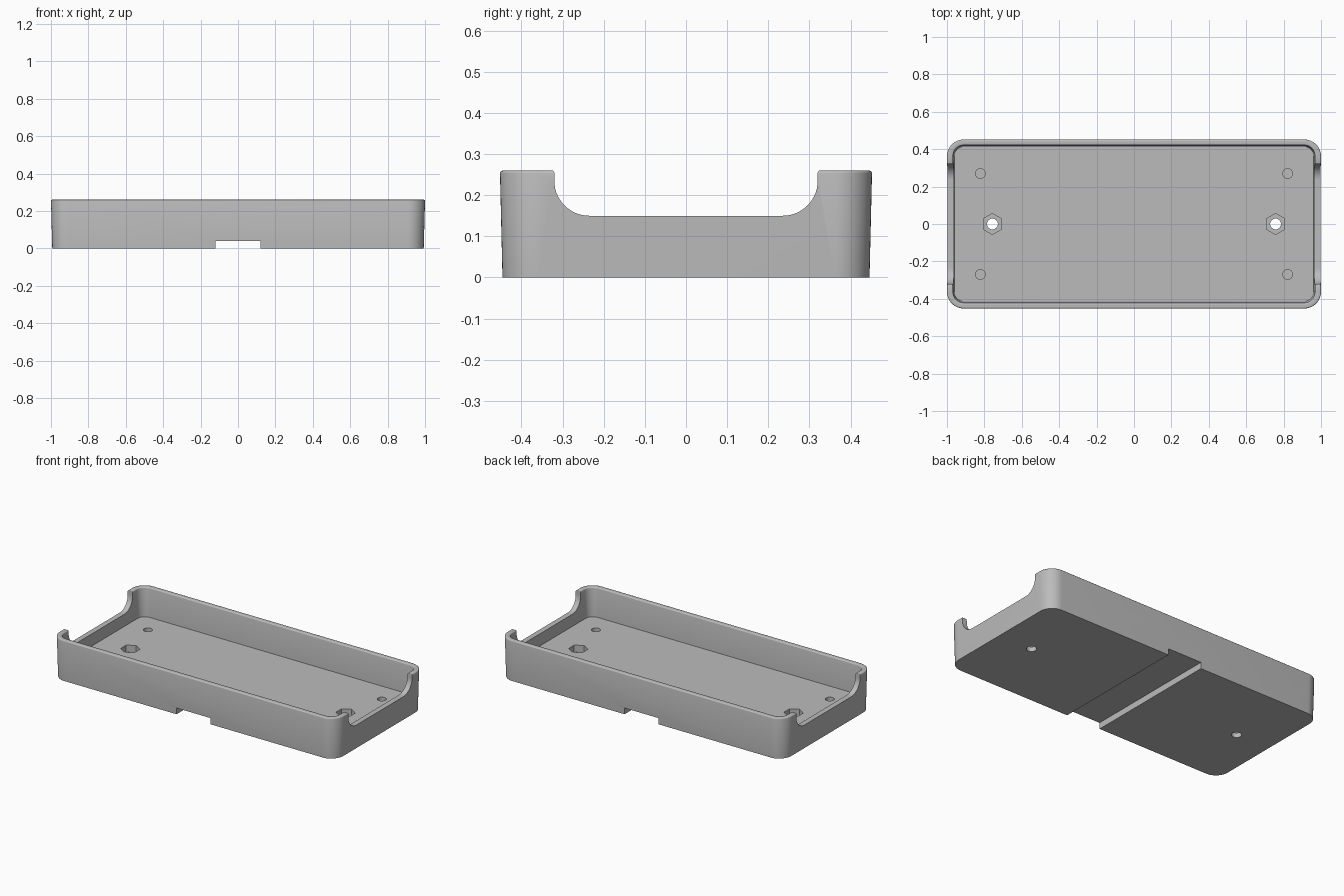
import bpy
import bmesh
from math import cos, sin, pi, radians

cube = bpy.data.objects.get("Cube")
if cube:
    bpy.data.objects.remove(cube)

grey = bpy.data.materials.new("plain grey")
grey.use_nodes = True
colour = (0.5, 0.5, 0.5, 1)
grey.diffuse_color = colour
grey.node_tree.nodes["Principled BSDF"].inputs["Base Color"].default_value = colour


def arc(cx, cy, r, start, end, steps):
    return [(cx + r * cos(radians(start + (end - start) * i / steps)),
             cy + r * sin(radians(start + (end - start) * i / steps)))
            for i in range(steps + 1)]


def rounded_rect(hx, hy, r):
    points = []
    for k, (sx, sy) in enumerate([(1, 1), (-1, 1), (-1, -1), (1, -1)]):
        points += arc(sx * (hx - r), sy * (hy - r), r, 90 * k, 90 * k + 90, 12)
    return points


def loft(name, rings):
    """Skin a closed solid through rings of 3D points."""
    bm = bmesh.new()
    loops = [[bm.verts.new(p) for p in ring] for ring in rings]
    n = len(loops[0])
    for a, b in zip(loops, loops[1:]):
        for i in range(n):
            j = (i + 1) % n
            bm.faces.new((a[i], a[j], b[j], b[i]))
    bm.faces.new(loops[0][::-1])
    bm.faces.new(loops[-1])
    bmesh.ops.recalc_face_normals(bm, faces=bm.faces)
    mesh = bpy.data.meshes.new(name)
    bm.to_mesh(mesh)
    bm.free()
    mesh.materials.append(grey)
    obj = bpy.data.objects.new(name, mesh)
    bpy.context.collection.objects.link(obj)
    return obj


def prism(name, x, y, r, z0, z1, sides, turn=0):
    circle = [(x + r * cos(turn + 2 * pi * i / sides),
               y + r * sin(turn + 2 * pi * i / sides)) for i in range(sides)]
    return loft(name, [[(px, py, z) for px, py in circle] for z in (z0, z1)])


# Tray shell: drafted outside, rounded rim, drafted inside, floor
TOP, FLOOR, RIM = 0.26, 0.075, 0.007
outer = (1.0, 0.452, 0.09)
inner = (0.967, 0.421, 0.057)
sections = [((0.993, 0.446, 0.085), 0)]
for base, sign, angles in ((outer, -1, (0, 30, 60, 90)), (inner, 1, (90, 60, 30, 0))):
    for a in angles:
        inset = sign * RIM * (1 - cos(radians(a)))
        sections.append((tuple(v + inset for v in base), TOP - RIM + RIM * sin(radians(a))))
sections.append(((0.96, 0.414, 0.05), FLOOR))
tray = loft("tray", [[(x, y, z) for x, y in rounded_rect(*dims)] for dims, z in sections])

# Rounded notch through both end walls
half = arc(0.235, 0.235, 0.085, -90, 0, 14) + arc(0.327, 0.254, 0.007, 180, 90, 4) + [(0.327, 0.4)]
profile = half + [(-y, z) for y, z in reversed(half)]
cutters = [loft("notch_cutter", [[(x, y, z) for y, z in profile] for x in (-1.2, 1.2)])]

# Strap channel across the underside
channel = [(-0.12, -0.1), (0.12, -0.1), (0.12, 0.04), (-0.12, 0.04)]
cutters.append(loft("channel_cutter", [[(x, y, z) for x, z in channel] for y in (-0.6, 0.6)]))

# Nut pockets with bolt holes, and blind screw holes in the floor
for side in (-1, 1):
    x = 0.757 * side
    cutters.append(prism("nut_pocket_cutter", x, 0, 0.056, 0.03, 0.15, 6, pi / 6))
    cutters.append(prism("bolt_hole_cutter", x, 0, 0.029, -0.1, 0.05, 32))
    for y in (-0.27, 0.27):
        cutters.append(prism("screw_hole_cutter", 0.822 * side, y, 0.026, 0.03, 0.15, 32))

for cutter in cutters:
    cutter.hide_render = True
    mod = tray.modifiers.new(cutter.name, "BOOLEAN")
    mod.operation = "DIFFERENCE"
    mod.solver = "EXACT"
    mod.object = cutter

# Bake the cuts and drop the helpers
bpy.context.view_layer.update()
graph = bpy.context.evaluated_depsgraph_get()
cut_mesh = bpy.data.meshes.new_from_object(tray.evaluated_get(graph))
tray.modifiers.clear()
tray.data = cut_mesh
for cutter in cutters:
    bpy.data.objects.remove(cutter)

for obj in bpy.context.selected_objects:
    obj.select_set(False)
tray.select_set(True)
bpy.context.view_layer.objects.active = tray
bpy.ops.object.shade_smooth_by_angle(angle=radians(35))
